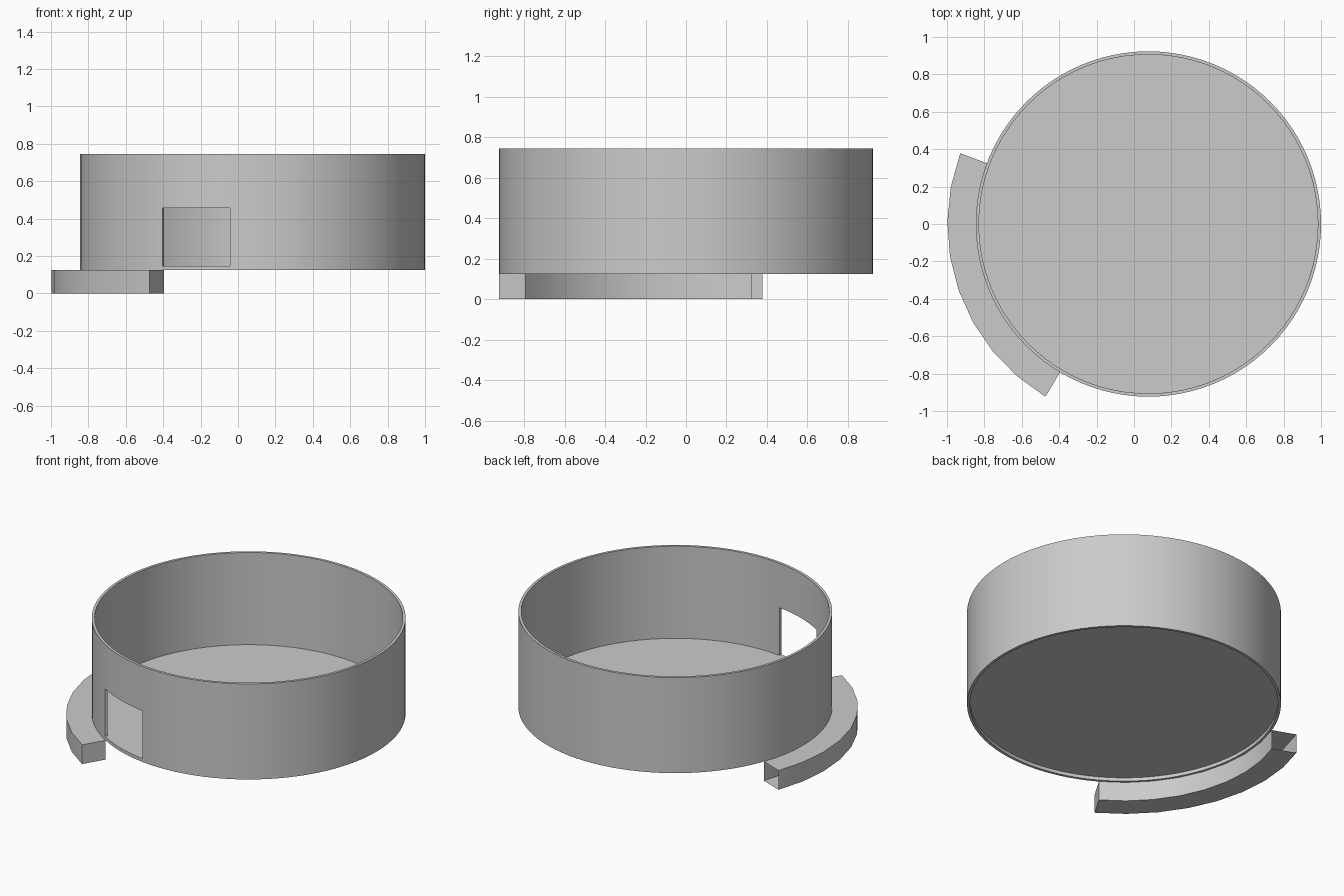
import bpy, bmesh
from math import radians, cos, sin

if "Cube" in bpy.data.objects:
    bpy.data.objects.remove(bpy.data.objects["Cube"])

CX = 0.077            # ring axis
R_OUT, R_IN = 0.923, 0.906
Z0, Z1 = 0.125, 0.745


def sweep(name, r0, r1, z0, z1, a0, a1, n, cap_start=True, cap_end=True):
    """Sweep a rectangle around the ring axis from angle a0 to a1 (degrees)."""
    bm = bmesh.new()
    closed = abs(a1 - a0) >= 360
    rows = []
    for i in range(n if closed else n + 1):
        a = radians(a0 + (a1 - a0) * i / n)
        rows.append([bm.verts.new((CX + r * cos(a), r * sin(a), z))
                     for r, z in ((r0, z0), (r1, z0), (r1, z1), (r0, z1))])
    for i in range(n):
        p, q = rows[i], rows[(i + 1) % len(rows)]
        for j in range(4):
            k = (j + 1) % 4
            bm.faces.new((p[j], q[j], q[k], p[k]))
    if not closed and cap_start:
        bm.faces.new(rows[0])
    if not closed and cap_end:
        bm.faces.new(rows[-1][::-1])
    bmesh.ops.recalc_face_normals(bm, faces=bm.faces)
    me = bpy.data.meshes.new(name)
    bm.to_mesh(me)
    bm.free()
    ob = bpy.data.objects.new(name, me)
    bpy.context.collection.objects.link(ob)
    return ob


def smooth(ob):
    bpy.ops.object.select_all(action='DESELECT')
    ob.select_set(True)
    bpy.context.view_layer.objects.active = ob
    bpy.ops.object.shade_smooth_by_angle(angle=radians(30))


# Round wall with a radial window
wall = sweep("round_wall", R_IN, R_OUT, Z0, Z1, 0, 360, 96)
cutter = sweep("window_cutter", 0.85, 1.0, 0.147, 0.457, 238.6, 262.5, 8)
mod = wall.modifiers.new("window", 'BOOLEAN')
mod.operation = 'DIFFERENCE'
mod.solver = 'EXACT'
mod.object = cutter
bpy.context.view_layer.objects.active = wall
bpy.ops.object.modifier_apply(modifier=mod.name)
bpy.data.objects.remove(cutter)
smooth(wall)

# Thin floor, slightly above the lower rim
bpy.ops.mesh.primitive_circle_add(vertices=96, radius=R_IN, fill_type='NGON',
                                  location=(CX, 0, 0.147))
bpy.context.object.name = "floor"

# Curved hollow duct below the rim: open at the back end, closed at the front
duct = sweep("curved_duct", 0.922, 1.075, 0, Z0, 159.4, 239.2, 8, cap_start=False)
smooth(duct)
